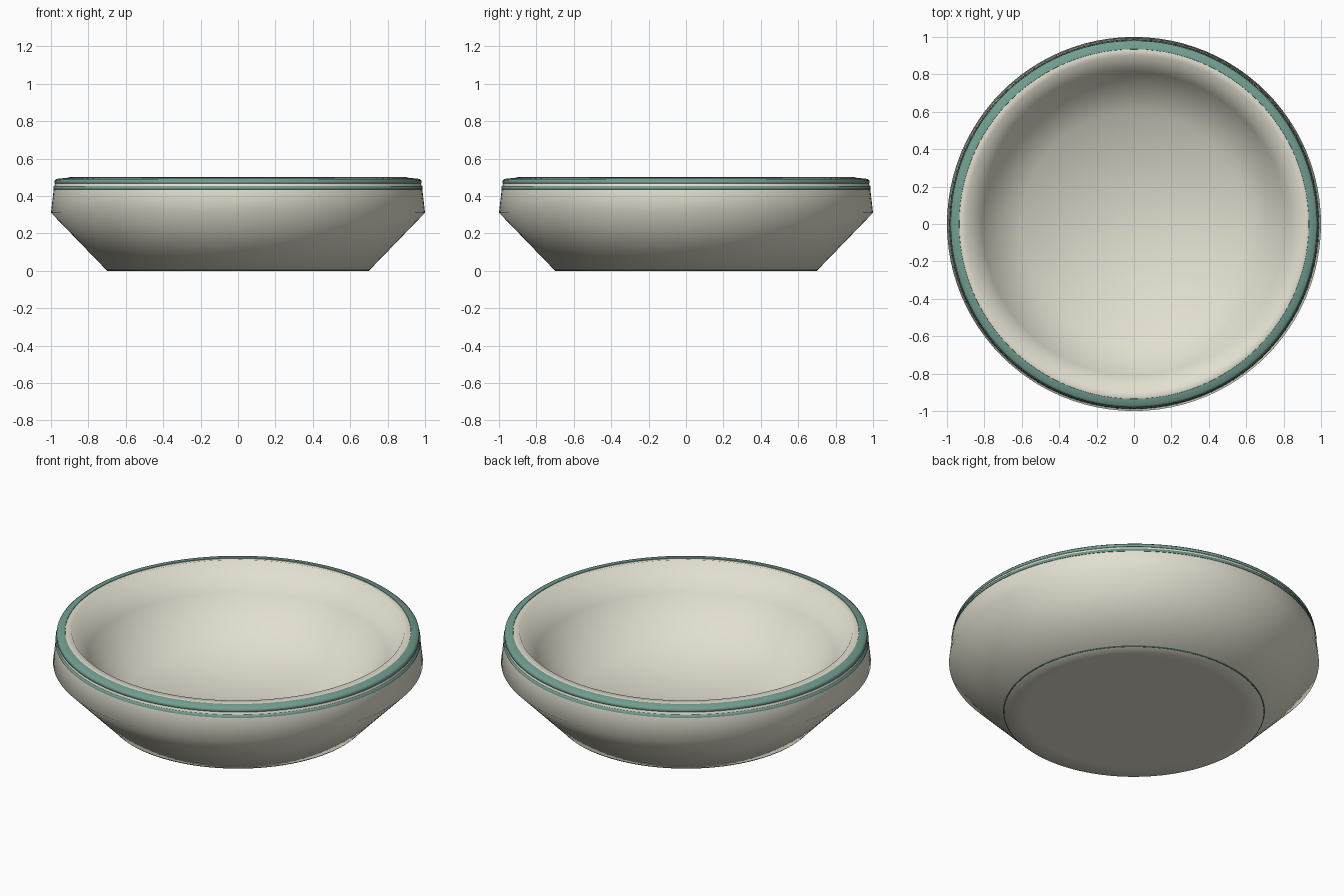
import bpy, bmesh, math

if "Cube" in bpy.data.objects:
    bpy.data.objects.remove(bpy.data.objects["Cube"])

SEGMENTS = 96


def material(name, rgb):
    m = bpy.data.materials.new(name)
    m.diffuse_color = (*rgb, 1)
    m.use_nodes = True
    m.node_tree.nodes["Principled BSDF"].inputs["Base Color"].default_value = m.diffuse_color
    return m


def lathe(name, profile, mat, closed=False, angle=80):
    """Spin an (r, z) profile about z; points with r = 0 become poles."""
    bm = bmesh.new()
    rings = []
    for r, z in profile:
        if r == 0:
            rings.append([bm.verts.new((0, 0, z))] * SEGMENTS)
        else:
            rings.append([bm.verts.new((r * math.cos(2 * math.pi * i / SEGMENTS),
                                        r * math.sin(2 * math.pi * i / SEGMENTS), z))
                          for i in range(SEGMENTS)])
    pairs = list(zip(rings, rings[1:]))
    if closed:
        pairs.append((rings[-1], rings[0]))
    for a, b in pairs:
        for i in range(SEGMENTS):
            j = (i + 1) % SEGMENTS
            corners = []
            for v in (a[i], a[j], b[j], b[i]):
                if v not in corners:
                    corners.append(v)
            bm.faces.new(corners)
    bmesh.ops.recalc_face_normals(bm, faces=bm.faces[:])
    mesh = bpy.data.meshes.new(name)
    bm.to_mesh(mesh)
    bm.free()
    mesh.materials.append(mat)
    ob = bpy.data.objects.new(name, mesh)
    bpy.context.collection.objects.link(ob)
    bpy.ops.object.select_all(action='DESELECT')
    ob.select_set(True)
    bpy.context.view_layer.objects.active = ob
    bpy.ops.object.shade_smooth_by_angle(angle=math.radians(angle))
    return ob


cream = material("cream_glaze", (0.76, 0.74, 0.63))
green = material("green_glaze", (0.17, 0.34, 0.28))
dark = material("dark_foot", (0.06, 0.12, 0.11))

# Bowl: base, flared side, upright lip, inner wall, flat floor
lathe("bowl", [
    (0, 0), (0.60, 0), (0.70, 0), (1.0, 0.31), (0.985, 0.44), (0.976, 0.476),
    (0.965, 0.486), (0.935, 0.492), (0.90, 0.50), (0.81, 0.35),
    (0.60, 0.11), (0, 0.11)], cream)

# Glazed band over the lip
lathe("rim_band", [
    (0.977, 0.466), (0.982, 0.468), (0.980, 0.482), (0.970, 0.491),
    (0.935, 0.495), (0.933, 0.488), (0.96, 0.48)], green, closed=True)

# Thin stripe below the lip
lathe("side_stripe", [
    (0.98, 0.435), (0.988, 0.436), (0.986, 0.452), (0.978, 0.453)],
    green, closed=True)

# Thin foot ring at the edge of the base
lathe("foot_ring", [
    (0.62, 0.001), (0.702, 0.001), (0.708, 0.007), (0.62, 0.007)],
    dark, closed=True, angle=30)
